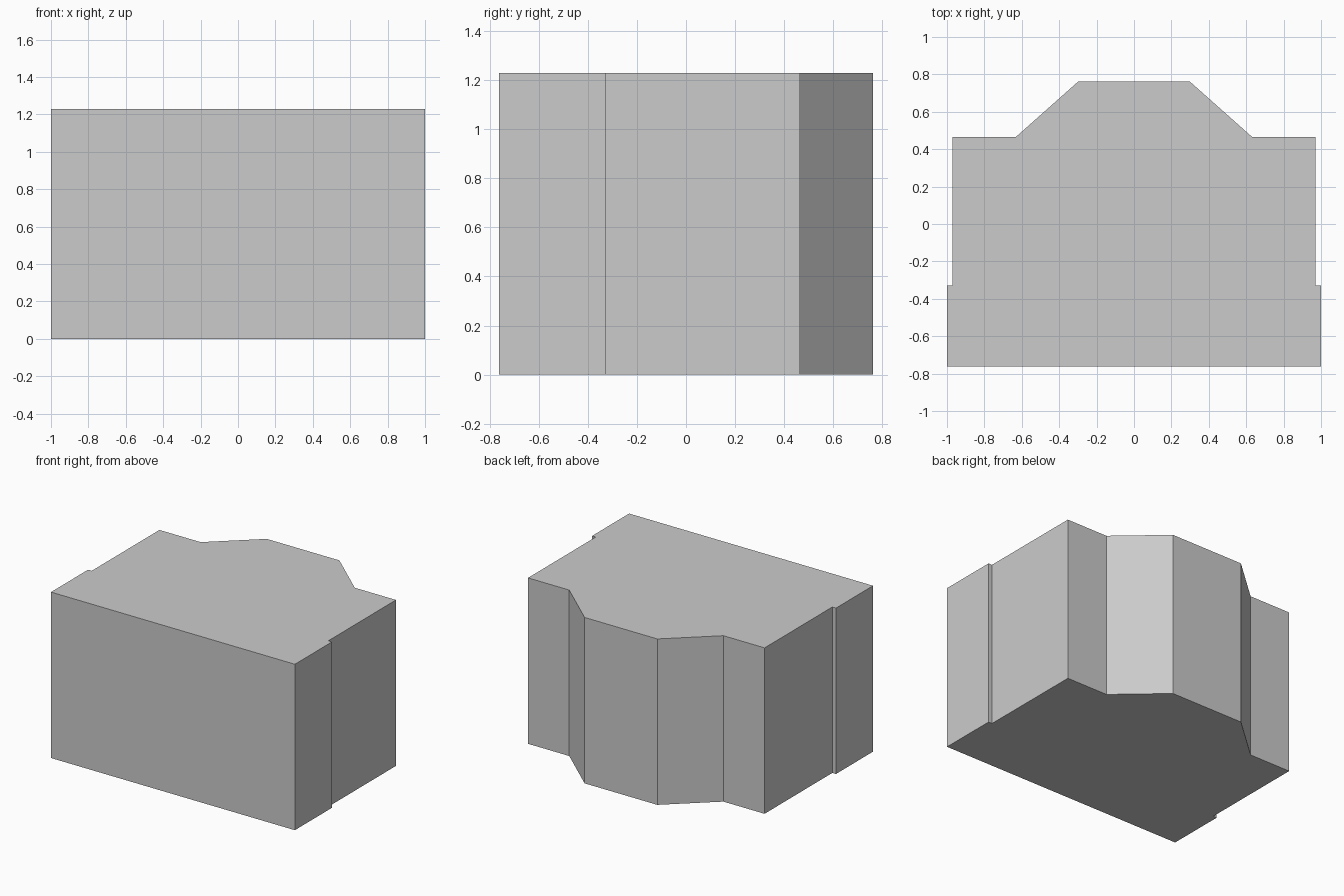
import bpy
import bmesh

HEIGHT = 1.23

cube = bpy.data.objects.get("Cube")
if cube:
    bpy.data.objects.remove(cube, do_unlink=True)

# Single plain grey
grey = bpy.data.materials.new("light grey")
grey.use_nodes = True
colour = (0.6, 0.6, 0.6, 1)
grey.diffuse_color = colour
grey.node_tree.nodes["Principled BSDF"].inputs["Base Color"].default_value = colour

# Half of the floor plan, from the front to the bay at the back, then mirrored
half = [(1, -0.762), (1, -0.328), (0.97, -0.328), (0.97, 0.465),
        (0.632, 0.465), (0.298, 0.762)]
plan = half + [(-x, y) for x, y in reversed(half)]

# Extrude the plan into a solid block
bm = bmesh.new()
floor = bm.faces.new([bm.verts.new((x, y, 0)) for x, y in plan])
walls = bmesh.ops.extrude_face_region(bm, geom=[floor], use_keep_orig=True)
top = [v for v in walls["geom"] if isinstance(v, bmesh.types.BMVert)]
bmesh.ops.translate(bm, verts=top, vec=(0, 0, HEIGHT))
bmesh.ops.recalc_face_normals(bm, faces=bm.faces)

mesh = bpy.data.meshes.new("block_body")
bm.to_mesh(mesh)
bm.free()
mesh.materials.append(grey)
body = bpy.data.objects.new("block_body", mesh)
bpy.context.collection.objects.link(body)
